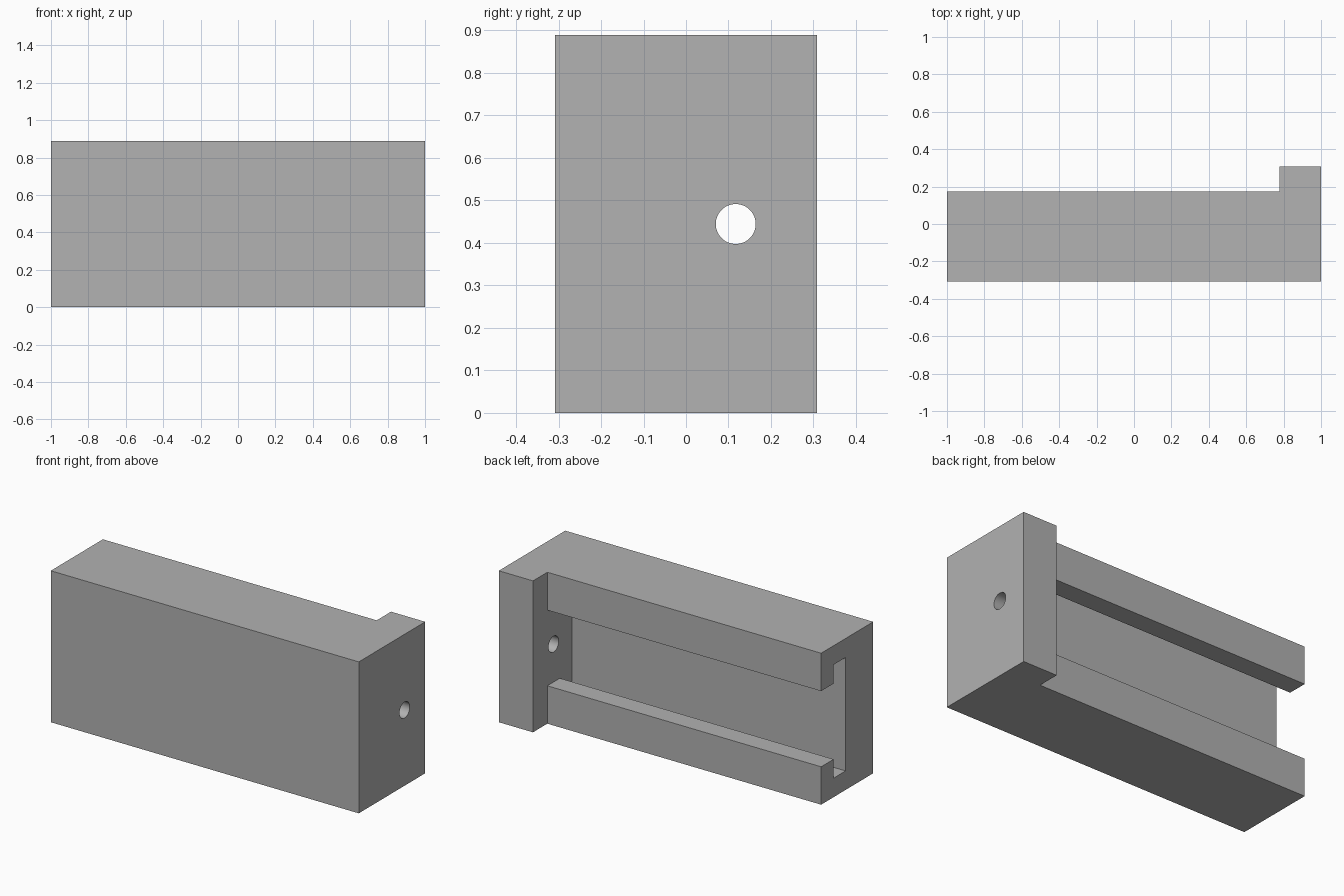
import bpy, bmesh, math
from mathutils import Matrix, Vector

LENGTH, DEPTH, HEIGHT = 2.0, 0.616, 0.889
MID = HEIGHT / 2
STOP_X = 0.778                       # inner face of the end stop
BACK, LIP, FLOOR = 0.175, 0.059, -0.052   # y of rail back, lip inside, slot floor

if "Cube" in bpy.data.objects:
    bpy.data.objects.remove(bpy.data.objects["Cube"], do_unlink=True)

grey = bpy.data.materials.new("plain grey")
grey.use_nodes = True
grey.diffuse_color = (0.445, 0.445, 0.445, 1)
grey.node_tree.nodes["Principled BSDF"].inputs["Base Color"].default_value = grey.diffuse_color


def add_object(name, bm):
    bmesh.ops.recalc_face_normals(bm, faces=bm.faces)
    mesh = bpy.data.meshes.new(name)
    bm.to_mesh(mesh)
    bm.free()
    mesh.materials.append(grey)
    obj = bpy.data.objects.new(name, mesh)
    bpy.context.collection.objects.link(obj)
    return obj


def cut(target, cutter):
    cutter.hide_render = True
    mod = target.modifiers.new(cutter.name, "BOOLEAN")
    mod.operation, mod.solver, mod.object = "DIFFERENCE", "EXACT", cutter
    bpy.context.view_layer.objects.active = target
    bpy.ops.object.modifier_apply(modifier=mod.name)
    bpy.data.objects.remove(cutter, do_unlink=True)


# Solid block
bm = bmesh.new()
bmesh.ops.create_cube(bm, size=1, matrix=Matrix.Translation((0, 0, MID))
                      @ Matrix.Diagonal((LENGTH, DEPTH, HEIGHT, 1)))
body = add_object("slotted_rail_with_end_stop", bm)

# Lengthwise cutter: undercut slot, narrower mouth and the step behind the rail
half = [(FLOOR, 0.333), (LIP, 0.333), (LIP, 0.222), (BACK, 0.222), (BACK, 0.6), (0.5, 0.6)]
profile = half + [(y, -z) for y, z in reversed(half)]
bm = bmesh.new()
face = bm.faces.new([bm.verts.new((-1.1, y, MID + z)) for y, z in profile])
extruded = bmesh.ops.extrude_face_region(bm, geom=[face])
bmesh.ops.translate(bm, vec=Vector((STOP_X + 1.1, 0, 0)),
                    verts=[v for v in extruded["geom"] if isinstance(v, bmesh.types.BMVert)])
cut(body, add_object("slot_cutter", bm))

# Round hole through the end stop
bm = bmesh.new()
bmesh.ops.create_cone(bm, cap_ends=True, segments=48, radius1=0.047, radius2=0.047, depth=0.5,
                      matrix=Matrix.Translation((0.89, 0.117, MID)) @ Matrix.Rotation(math.pi / 2, 4, "Y"))
cut(body, add_object("hole_cutter", bm))

# Smooth hole wall, sharp block edges
bpy.ops.object.select_all(action="DESELECT")
body.select_set(True)
bpy.context.view_layer.objects.active = body
bpy.ops.object.shade_smooth_by_angle(angle=math.radians(30))
